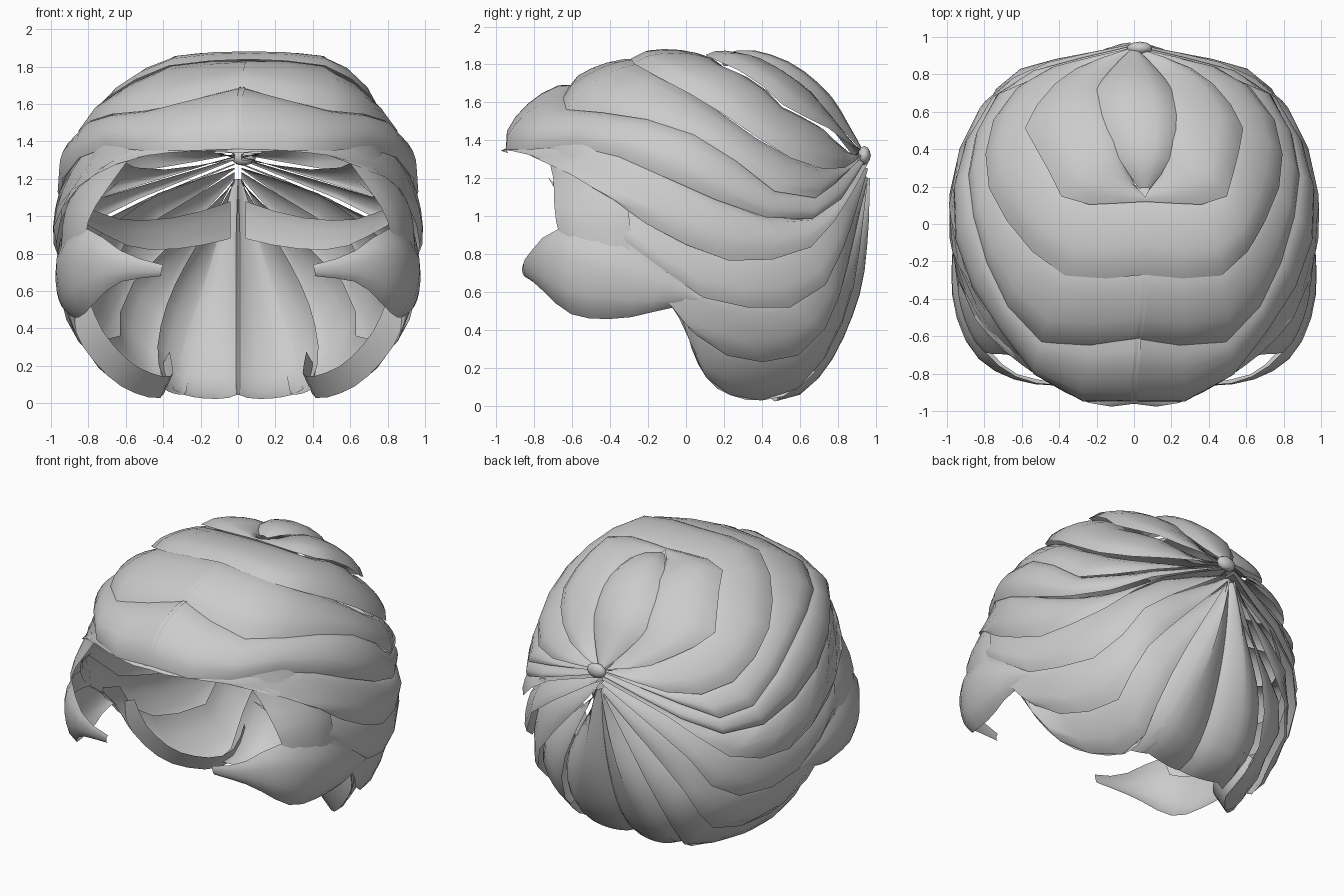
import bpy, bmesh, math
from mathutils import Vector

cube = bpy.data.objects.get("Cube")
if cube:
    bpy.data.objects.remove(cube)

hair = bpy.data.materials.new("hair grey")
hair.use_nodes = True
hair.diffuse_color = (0.6, 0.6, 0.6, 1)
hair.node_tree.nodes["Principled BSDF"].inputs["Base Color"].default_value = (0.6, 0.6, 0.6, 1)

CENTRE = Vector((0, 0, 0.92))


def half_width(y, z):
    """Half width of the head volume, rounder above the middle."""
    power = 2.4 if z < CENTRE.z else 2.15
    rest = 1 - abs(y / 0.98) ** power - abs(z - CENTRE.z) ** power
    return max(0.02, 0.97 * max(rest, 0) ** (1 / power))


def parting(points, from_seam=True):
    """Side outline of a lock laid onto the head; it ends at the knot."""
    line = [Vector((half_width(y, z), y, z)) for y, z in points]
    if from_seam:
        line[0].x = -0.015
    line[-1].x = 0.02
    return line


def resample(points, count):
    """Smooth curve through the points, evenly spaced along its length."""
    ext = [points[0] * 2 - points[1]] + points + [points[-1] * 2 - points[-2]]
    fine = []
    for a, b, c, d in zip(ext, ext[1:], ext[2:], ext[3:]):
        for k in range(8):
            t = k / 8
            fine.append(0.5 * (2 * b + (c - a) * t + (2 * a - 5 * b + 4 * c - d) * t * t
                               + (3 * b - a - 3 * c + d) * t ** 3))
    fine.append(points[-1])
    dist = [0]
    for a, b in zip(fine, fine[1:]):
        dist.append(dist[-1] + (b - a).length)
    out, j = [], 0
    for k in range(count):
        goal = dist[-1] * k / (count - 1)
        while j < len(fine) - 2 and dist[j + 1] < goal:
            j += 1
        span = max(dist[j + 1] - dist[j], 1e-6)
        out.append(fine[j].lerp(fine[j + 1], min(1, (goal - dist[j]) / span)))
    return out


def lock(name, upper, lower, bulge=0.14, tuck=0.92, overlap=0.28, side=1, rows=12, cols=6):
    """Bulged strip between two edges, its upper edge slid under the next lock."""
    bm = bmesh.new()
    grid = []
    for a, b in zip(resample(upper, rows), resample(lower, rows)):
        a = a + (a - b) * overlap
        a = CENTRE + (a - CENTRE) * tuck
        width = (b - a).length
        row = []
        for k in range(cols + 1):
            t = k / cols
            p = a.lerp(b, t)
            out = (p - CENTRE).normalized()
            p = p + out * bulge * width * (4 * t * (1 - t)) ** 0.7
            p.x = p.x * side + 0.06 * min(1, max(0, (p.z - 1.6) / 0.25))
            row.append(bm.verts.new(p))
        grid.append(row)
    for r, s in zip(grid, grid[1:]):
        for k in range(cols):
            quad = [r[k], r[k + 1], s[k + 1], s[k]]
            bm.faces.new(quad if side < 0 else quad[::-1])
    finish(name, bm)


def finish(name, bm):
    mesh = bpy.data.meshes.new(name)
    bm.to_mesh(mesh)
    bm.free()
    mesh.materials.append(hair)
    obj = bpy.data.objects.new(name, mesh)
    bpy.context.collection.objects.link(obj)
    bpy.ops.object.select_all(action="DESELECT")
    obj.select_set(True)
    bpy.context.view_layer.objects.active = obj
    bpy.ops.object.shade_smooth_by_angle(angle=math.radians(50))


def pair(name, upper, lower, **options):
    for label, side in (("left", 1), ("right", -1)):
        lock(f"{label}_{name}", upper, lower, side=side, **options)


def vectors(*points):
    return [Vector(p) for p in points]


# Partings between the locks, from the front or the seam back to the knot
crown = vectors((.03, .19, 1.84), (.12, .32, 1.84), (.2, .52, 1.75), (.21, .7, 1.6), (.12, .83, 1.45), (.02, .93, 1.34))
upper_top = parting([(.12, 1.85), (.12, 1.84), (.35, 1.73), (.52, 1.58), (.74, 1.47), (.85, 1.39), (.94, 1.34)])
lower_top = parting([(-.27, 1.84), (-.27, 1.8), (.1, 1.6), (.4, 1.4), (.63, 1.27), (.82, 1.25), (.94, 1.33)])
brow = parting([(-.62, 1.68), (-.65, 1.57), (-.4, 1.54), (-.05, 1.47), (.25, 1.3), (.55, 1.08), (.72, 1.12), (.94, 1.32)])
fringe = vectors((-.015, -.95, 1.36), (.27, -.95, 1.35), (.5, -.83, 1.35)) + parting(
    [(-.6, 1.37), (-.4, 1.33), (-.1, 1.2), (.3, 1.03), (.6, .97), (.8, 1.07), (.95, 1.3)], False)
temple = parting([(-.7, 1.33), (-.5, 1.2), (-.35, 1.05), (-.1, .9), (.2, .77), (.45, .77), (.68, .85),
                  (.85, 1.08), (.96, 1.28)], False)
ear = parting([(-.66, 1.1), (-.5, .97), (-.3, .85), (-.12, .72), (.02, .6), (.3, .52), (.65, .55),
               (.83, .83), (.96, 1.25)], False)
neck = parting([(-.2, .65), (-.05, .58), (.03, .4), (.2, .27), (.45, .23), (.64, .3), (.8, .55), (.96, 1.2)], False)
nape = parting([(0, .5), (.03, .3), (.13, .12), (.28, .04), (.5, .05)], False)[:-1] + vectors(
    (.41, .42, .03), (.4, .56, .07), (.42, .68, .18), (.4, .79, .36), (.3, .89, .65), (.02, .96, 1.2))
rim = [CENTRE + (p - CENTRE) * 0.87 for p in nape[:7]]
inner_nape = vectors((.28, .48, .05), (.27, .64, .1), (.23, .8, .3), (.15, .92, .6), (.08, .96, .9), (.02, .97, 1.2))
back_seam = vectors((-.01, .44, .05), (-.01, .58, .1), (-.01, .73, .3), (-.01, .84, .6), (-.01, .9, .9),
                    (0, .93, 1.2))

# Crown teardrop in the middle
lock("crown_lock", [Vector((-p.x, p.y, p.z)) for p in crown], crown, bulge=0.17, tuck=1, overlap=0)

# Locks wrapping each side, top to bottom
pair("upper_top_lock", crown, upper_top, tuck=0.95)
pair("lower_top_lock", upper_top, lower_top, bulge=0.14)
pair("brow_lock", lower_top, brow, bulge=0.15)
pair("fringe_lock", brow, fringe, bulge=0.2, tuck=0.97, overlap=0.12)
pair("temple_lock", fringe, temple, bulge=0.11)
pair("ear_lock", temple, ear, bulge=0.11)
pair("neck_lock", ear, neck, bulge=0.11)
pair("nape_lock", neck, nape, bulge=0.11)
pair("inner_nape_lock", nape[4:], inner_nape, bulge=0.12)
pair("back_lock", inner_nape, back_seam, bulge=0.12, tuck=0.97)

# Lower edge of the nape curling inward
pair("nape_rim", nape[:7], rim, bulge=0.1, tuck=1, overlap=0, cols=3)

# Strips hanging in front of the ears
pair("sideburn", vectors((.76, -.45, 1.37), (.85, -.35, 1.2), (.93, -.3, 1), (.94, -.28, .72)),
     vectors((.55, -.74, 1.35), (.66, -.7, 1.2), (.79, -.69, 1), (.83, -.64, .8)),
     bulge=0.1, tuck=1, overlap=0, rows=8)

# Cheek curls with tips turning inward
pair("cheek_curl", vectors((.93, .08, .58), (.95, -.15, .73), (.93, -.4, .87), (.8, -.68, .93), (.6, -.83, .8), (.4, -.86, .74)),
     vectors((.9, .03, .54), (.92, -.15, .5), (.88, -.35, .46), (.82, -.6, .48), (.65, -.79, .64), (.41, -.85, .68)),
     bulge=0.16, tuck=1, overlap=0)

# Inner bands inside the hollow
pair("inner_band", vectors((.82, -.2, 1.05), (.6, .25, .98), (.3, .6, 1), (.04, .85, 1.08)),
     vectors((.8, -.15, .95), (.55, .25, .83), (.28, .55, .83), (.04, .8, .88)),
     bulge=0.08, tuck=1, overlap=0, rows=7)

# Knot where all locks meet
bm = bmesh.new()
bmesh.ops.create_icosphere(bm, subdivisions=2, radius=0.05)
for v in bm.verts:
    v.co = Vector((v.co.x * 1.4 + 0.03, v.co.y * 0.7 + 0.94, v.co.z + 1.32))
finish("knot", bm)
